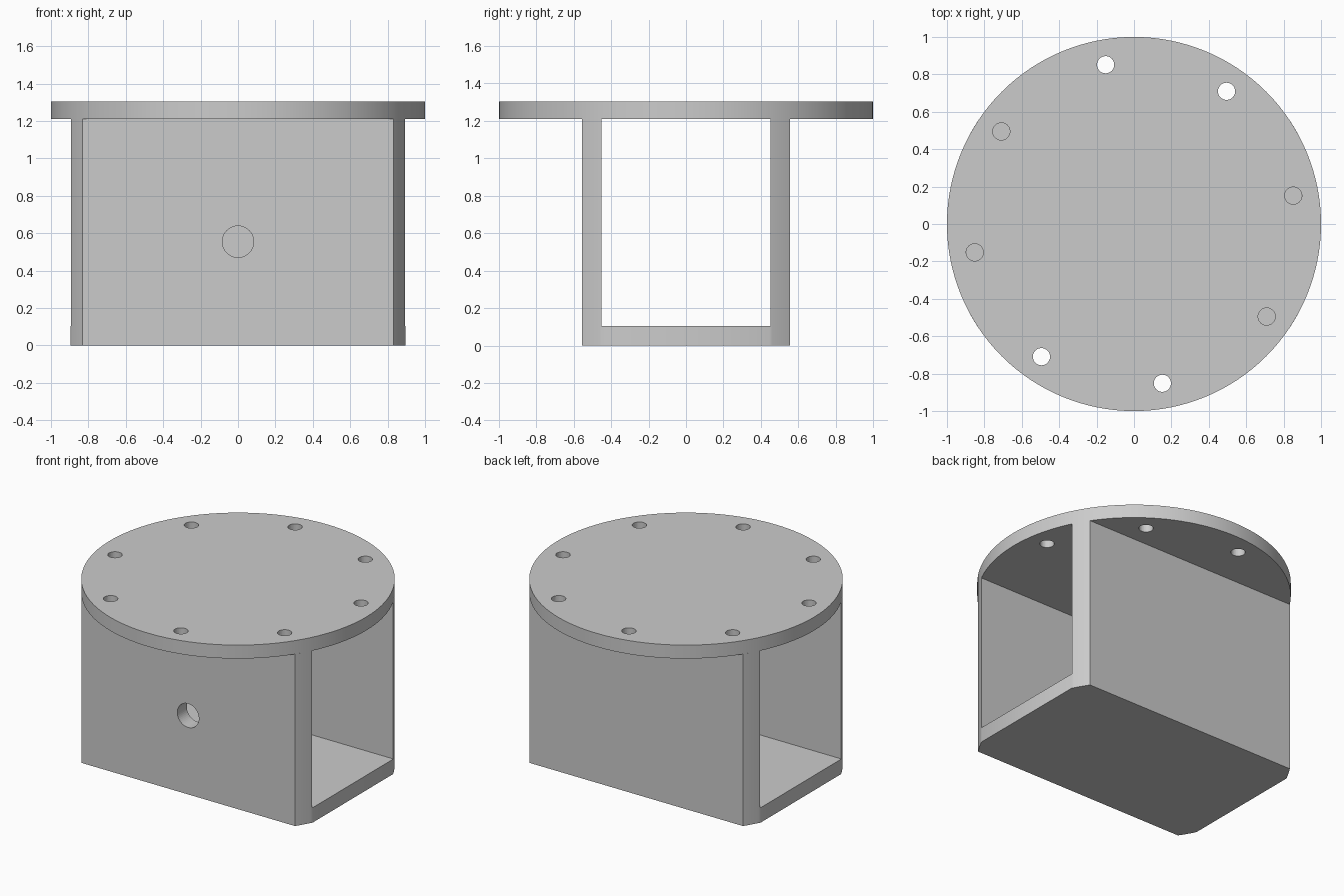
import bpy, bmesh, math

default_cube = bpy.data.objects.get("Cube")
if default_cube:
    bpy.data.objects.remove(default_cube, do_unlink=True)

OUTER_Y, INNER_Y = 0.555, 0.45
FLOOR_TOP, WALL_TOP, LID_TOP = 0.105, 1.21, 1.305
END_X = 0.895

grey = bpy.data.materials.new("plain grey")
grey.use_nodes = True
colour = (0.6, 0.6, 0.6, 1)
grey.diffuse_color = colour
grey.node_tree.nodes["Principled BSDF"].inputs["Base Color"].default_value = colour


def prism(name, outline, z0, z1):
    """Extrude a flat xy outline from z0 to z1."""
    bm = bmesh.new()
    face = bm.faces.new([bm.verts.new((x, y, z0)) for x, y in outline])
    out = bmesh.ops.extrude_face_region(bm, geom=[face])
    top = [v for v in out["geom"] if isinstance(v, bmesh.types.BMVert)]
    bmesh.ops.translate(bm, verts=top, vec=(0, 0, z1 - z0))
    bmesh.ops.recalc_face_normals(bm, faces=bm.faces)
    mesh = bpy.data.meshes.new(name)
    bm.to_mesh(mesh)
    bm.free()
    mesh.materials.append(grey)
    obj = bpy.data.objects.new(name, mesh)
    bpy.context.collection.objects.link(obj)
    return obj


def circle(radius, count, cx=0, cy=0):
    steps = [math.tau * i / count for i in range(count)]
    return [(cx + radius * math.cos(a), cy + radius * math.sin(a)) for a in steps]


def rim_arc(y0, y1, count=8):
    """Points on the unit circle's +x side between two y values."""
    a0, a1 = math.asin(y0), math.asin(y1)
    angles = [a0 + (a1 - a0) * i / count for i in range(count + 1)]
    return [(math.cos(a), math.sin(a)) for a in angles]


def mirrored(side):
    return side + [(-x, y) for x, y in reversed(side)]


def drill(obj, cutters):
    for cutter in cutters:
        mod = obj.modifiers.new("hole", "BOOLEAN")
        mod.operation = "DIFFERENCE"
        mod.solver = "EXACT"
        mod.object = cutter
        cutter.hide_render = True
        cutter.hide_set(True)


def smooth(obj):
    bpy.ops.object.select_all(action="DESELECT")
    obj.select_set(True)
    bpy.context.view_layer.objects.active = obj
    bpy.ops.object.shade_smooth_by_angle(angle=math.radians(30))


# Floor: flat ends with corners following the round rim
end_y = math.sqrt(1 - END_X ** 2)
floor_side = rim_arc(-OUTER_Y, -end_y) + rim_arc(end_y, OUTER_Y)
floor = prism("floor", mirrored(floor_side), 0, FLOOR_TOP)

# Front and back walls, ends rounded to the lid radius
front_wall = prism("front_wall", mirrored(rim_arc(-OUTER_Y, -INNER_Y)), FLOOR_TOP, WALL_TOP)
back_wall = prism("back_wall", mirrored(rim_arc(INNER_Y, OUTER_Y)), FLOOR_TOP, WALL_TOP)

# Round lid with eight screw holes
lid = prism("lid", circle(1, 128), WALL_TOP, LID_TOP)
screw_cutters = []
for i in range(8):
    a = math.radians(10.1 + 45 * i)
    outline = circle(0.046, 32, 0.865 * math.cos(a), 0.865 * math.sin(a))
    screw_cutters.append(prism("screw_hole_cutter", outline, WALL_TOP - 0.05, LID_TOP + 0.05))
drill(lid, screw_cutters)

# Round hole through the front wall only
wall_cutter = prism("wall_hole_cutter", circle(0.084, 48), -0.1, 0.1)
wall_cutter.rotation_euler.x = math.pi / 2
wall_cutter.location = (0, -(OUTER_Y + INNER_Y) / 2, 0.555)
drill(front_wall, [wall_cutter])

for part in (floor, front_wall, back_wall, lid):
    smooth(part)
